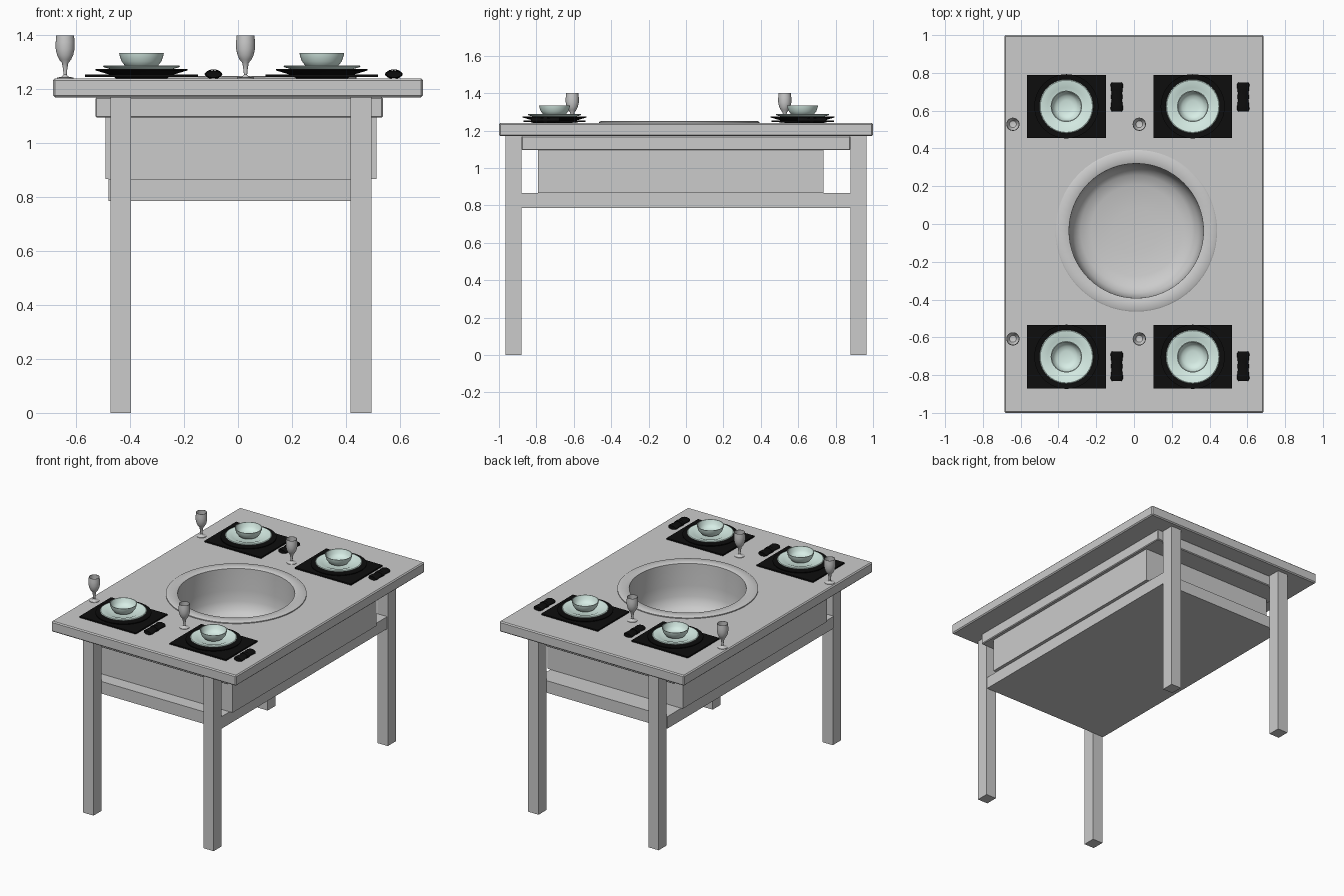
import bpy, bmesh, math
from mathutils import Matrix

if "Cube" in bpy.data.objects:
    bpy.data.objects.remove(bpy.data.objects["Cube"])


def material(name, rgb):
    m = bpy.data.materials.new(name)
    m.diffuse_color = (*rgb, 1)
    m.use_nodes = True
    m.node_tree.nodes["Principled BSDF"].inputs["Base Color"].default_value = m.diffuse_color
    return m


BLACK = material("black", (0.004, 0.004, 0.004))
MINT = material("mint_ceramic", (0.68, 0.85, 0.79))


def add(name, mesh, loc=(0, 0, 0)):
    ob = bpy.data.objects.new(name, mesh)
    ob.location = loc
    bpy.context.collection.objects.link(ob)
    return ob


def box(name, x0, x1, y0, y1, z0, z1, bevel=0):
    bm = bmesh.new()
    bmesh.ops.create_cube(bm, size=1, matrix=Matrix.Diagonal((x1 - x0, y1 - y0, z1 - z0, 1)))
    mesh = bpy.data.meshes.new(name)
    bm.to_mesh(mesh)
    bm.free()
    ob = add(name, mesh, ((x0 + x1) / 2, (y0 + y1) / 2, (z0 + z1) / 2))
    if bevel:
        mod = ob.modifiers.new("Bevel", "BEVEL")
        mod.width, mod.segments = bevel, 1
    return ob


def lathe(name, profile, segs=32, mat=None, matrix=None, angle=40):
    """Revolve (radius, height) points around z into a smooth mesh."""
    bm = bmesh.new()
    verts = [bm.verts.new((r, 0, z)) for r, z in profile]
    edges = [bm.edges.new(p) for p in zip(verts, verts[1:])]
    bmesh.ops.spin(bm, geom=verts + edges, cent=(0, 0, 0), axis=(0, 0, 1),
                   angle=2 * math.pi, steps=segs, use_duplicate=False)
    bmesh.ops.remove_doubles(bm, verts=bm.verts, dist=1e-5)
    if matrix:
        bm.transform(matrix)
    bmesh.ops.recalc_face_normals(bm, faces=bm.faces)
    for f in bm.faces:
        f.smooth = True
    for e in bm.edges:
        if e.calc_face_angle(0) > math.radians(angle):
            e.smooth = False
    mesh = bpy.data.meshes.new(name)
    bm.to_mesh(mesh)
    bm.free()
    if mat:
        mesh.materials.append(mat)
    return mesh


# Table body: stacked boxes between the legs
top = box("table_top", -0.686, 0.686, -1, 1, 1.17, 1.24, 0.007)
apron = box("upper_apron", -0.529, 0.538, -0.88, 0.88, 1.095, 1.17, 0.005)
case = box("pit_casing", -0.492, 0.514, -0.79, 0.736, 0.867, 1.095)
box("lower_shelf", -0.48, 0.491, -0.88, 0.88, 0.786, 0.867)

# Legs
for sx, x in (("left", -0.473), ("right", 0.418)):
    for sy, y in (("front", -0.965), ("back", 0.88)):
        box(f"{sy}_{sx}_leg", x, x + 0.077, y, y + 0.085, 0, 1.17)

# Round well in the middle: hole through the boxes, lined with a rimmed basin
PIT = (0.012, -0.036, 0)
cutter = add("well_cutter", lathe("well_cutter", [(0, 0.91), (0.366, 0.91), (0.366, 1.3), (0, 1.3)], 64), PIT)
cutter.hide_render = True
cutter.hide_set(True)
for ob in (top, apron, case):
    mod = ob.modifiers.new("Well", "BOOLEAN")
    mod.object, mod.operation, mod.solver = cutter, "DIFFERENCE", "EXACT"
basin = add("basin", lathe("basin", [
    (0.428, 1.239), (0.428, 1.246), (0.422, 1.25), (0.362, 1.25), (0.356, 1.246),
    (0.354, 1.10), (0.348, 1.03), (0.33, 0.98), (0.295, 0.95), (0.24, 0.935),
    (0.12, 0.925), (0, 0.922)], 64), PIT)

# Tableware meshes, heights measured from the table surface
charger = lathe("charger", [
    (0, 0.0), (0.095, 0.0), (0.11, 0.012), (0.17, 0.03), (0.17, 0.035),
    (0.108, 0.022), (0, 0.02)], 40, BLACK)
plate = lathe("plate", [
    (0, 0.022), (0.09, 0.024), (0.105, 0.032), (0.14, 0.042), (0.143, 0.046),
    (0.138, 0.049), (0.10, 0.043), (0.085, 0.036), (0, 0.035)], 40, MINT)
bowl = lathe("bowl", [
    (0, 0.038), (0.045, 0.038), (0.06, 0.046), (0.074, 0.064), (0.081, 0.085),
    (0.083, 0.095), (0.079, 0.095), (0.070, 0.069), (0.055, 0.053), (0.032, 0.047),
    (0, 0.046)], 40, MINT)
glass = lathe("glass", [
    (0, 0.0), (0.031, 0.0), (0.031, 0.003), (0.012, 0.007), (0.006, 0.014),
    (0.008, 0.035), (0.012, 0.058), (0.022, 0.070), (0.030, 0.087), (0.035, 0.11),
    (0.035, 0.135), (0.033, 0.16), (0.031, 0.16), (0.033, 0.135), (0.033, 0.11),
    (0.028, 0.089), (0.018, 0.074), (0, 0.070)], 24)

# Rolled napkin gathered by a ring: revolved, laid along y and flattened
lay = Matrix.Diagonal((1, 1, 0.45, 1)) @ Matrix.Rotation(math.pi / 2, 4, "X")
napkin = lathe("napkin", [
    (0, -0.074), (0.027, -0.077), (0.033, -0.066), (0.031, -0.04), (0.026, -0.01),
    (0.026, 0.01), (0.031, 0.04), (0.033, 0.066), (0.027, 0.077), (0, 0.074)],
    20, BLACK, lay)
ring = lathe("napkin_ring", [
    (0.026, -0.012), (0.030, -0.012), (0.030, 0.012), (0.026, 0.012), (0.026, -0.012)],
    20, BLACK, Matrix.Diagonal((1, 1, 0.6, 1)) @ Matrix.Rotation(math.pi / 2, 4, "X"))

# Four place settings, the front pair mirroring the back pair
for side, cx in (("left", -0.358), ("right", 0.311)):
    for end, s in (("front", -1), ("back", 1)):
        tag = f"{end}_{side}"
        cy = -0.04 + s * 0.663
        box(f"placemat_{tag}", cx - 0.209, cx + 0.209, cy - 0.167, cy + 0.167,
            1.246, 1.255).data.materials.append(BLACK)
        for name, mesh in (("charger", charger), ("plate", plate), ("bowl", bowl)):
            add(f"{name}_{tag}", mesh, (cx, cy, 1.24))
        add(f"glass_{tag}", glass, (cx - 0.283, cy - s * 0.095, 1.24))
        for name, mesh in (("napkin", napkin), ("napkin_ring", ring)):
            add(f"{name}_{tag}", mesh, (cx + 0.267, cy + s * 0.05, 1.256))
